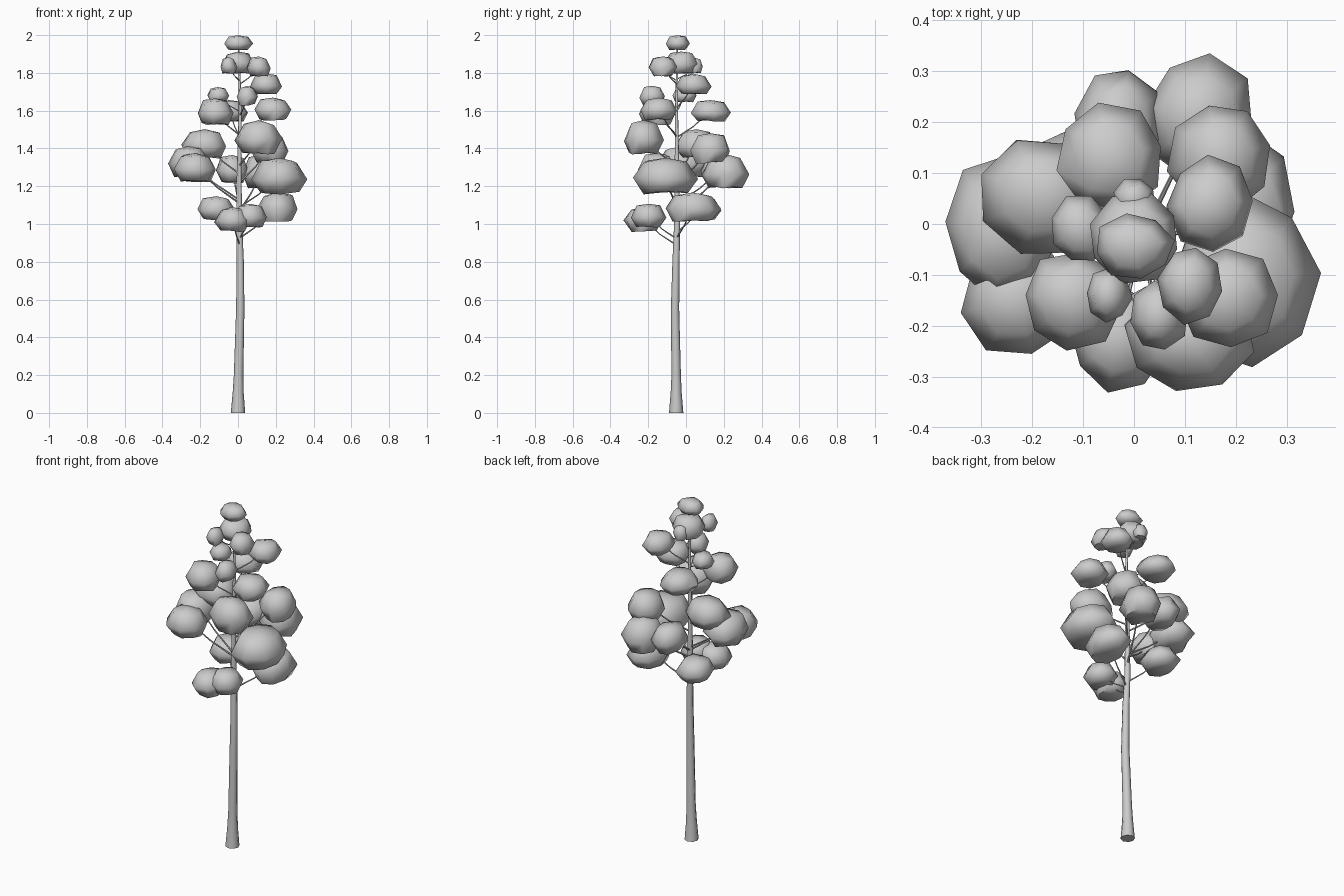
import bpy, bmesh, random
from math import cos, sin, tau
from mathutils import Vector

if "Cube" in bpy.data.objects:
    bpy.data.objects.remove(bpy.data.objects["Cube"])

random.seed(4)


def tube(name, points, radii, resolution):
    """Tapered tube along a path, turned into a mesh."""
    curve = bpy.data.curves.new(name, 'CURVE')
    curve.dimensions = '3D'
    curve.bevel_depth = 1.0
    curve.bevel_resolution = resolution
    curve.use_fill_caps = True
    spline = curve.splines.new('POLY')
    spline.points.add(len(points) - 1)
    for p, co, r in zip(spline.points, points, radii):
        p.co = (*co, 1)
        p.radius = r
    obj = bpy.data.objects.new(name, curve)
    bpy.context.collection.objects.link(obj)
    bpy.ops.object.select_all(action='DESELECT')
    obj.select_set(True)
    bpy.context.view_layer.objects.active = obj
    bpy.ops.object.convert(target='MESH')
    bpy.ops.object.shade_smooth_by_angle(angle=1.0)
    return obj


def leaf_clump(name, centre, size):
    """Faceted cushion: three uneven rings, domed top, flat underside."""
    bm = bmesh.new()
    sides = 8
    turn = random.random()
    rings = []
    for r, h in ((0.72, -0.95), (1.03, -0.15), (0.68, 0.78)):
        ring = []
        for k in range(sides):
            a = tau * (k + turn) / sides
            s = r * random.uniform(0.95, 1.08)
            ring.append(bm.verts.new((s * cos(a), s * sin(a),
                                      h + random.uniform(-0.09, 0.09))))
        rings.append(ring)
    top = bm.verts.new((0, 0, 1.0))
    bottom = bm.verts.new((0, 0, -0.9))
    for k in range(sides):
        n = (k + 1) % sides
        for low, high in zip(rings, rings[1:]):
            bm.faces.new((low[k], low[n], high[n], high[k]))
        bm.faces.new((rings[-1][k], rings[-1][n], top))
        bm.faces.new((rings[0][n], rings[0][k], bottom))
    for v in bm.verts:
        v.co = Vector([c * s for c, s in zip(v.co, size)]) + Vector(centre)
    mesh = bpy.data.meshes.new(name)
    bm.to_mesh(mesh)
    bm.free()
    obj = bpy.data.objects.new(name, mesh)
    bpy.context.collection.objects.link(obj)
    bpy.ops.object.select_all(action='DESELECT')
    obj.select_set(True)
    bpy.context.view_layer.objects.active = obj
    bpy.ops.object.shade_smooth_by_angle(angle=1.2)


# Trunk: flared base, gentle sway, thin tip
trunk = [(0, -.052, 0), (.001, -.052, .11), (.003, -.052, .2), (.012, -.058, .55),
         (.012, -.053, .8), (.006, -.047, 1.0), (.006, -.048, 1.3),
         (.012, -.05, 1.6), (.004, -.045, 1.94)]
tube("trunk", trunk, [.038, .029, .025, .022, .019, .016, .012, .008, .004], 2)

# Leaf clumps: x, y, z, then half sizes
clumps = [
    # top
    (0, -.045, 1.96, .075, .063, .039), (0, -.025, 1.855, .09, .088, .058),
    (.11, -.12, 1.835, .063, .072, .052), (-.05, -.14, 1.84, .043, .05, .045),
    (0, .05, 1.84, .04, .04, .04), (.15, .04, 1.74, .08, .09, .056),
    (-.105, -.01, 1.685, .058, .065, .04), (.05, -.18, 1.68, .055, .065, .052),
    # upper middle
    (-.12, -.15, 1.595, .095, .093, .07), (.185, -.145, 1.61, .095, .095, .059),
    (-.045, .13, 1.6, .1, .1, .056),
    # middle
    (.11, -.225, 1.46, .12, .105, .09), (.17, .13, 1.4, .098, .105, .08),
    (-.175, .055, 1.425, .122, .11, .077), (-.225, -.15, 1.3, .11, .105, .076),
    (-.26, -.01, 1.33, .108, .135, .082), (.22, -.11, 1.255, .138, .16, .095),
    (.13, .21, 1.28, .105, .12, .09), (-.03, .19, 1.29, .085, .115, .075),
    # bottom
    (-.115, .075, 1.085, .1, .105, .062), (.21, .035, 1.09, .107, .145, .077),
    (-.03, -.225, 1.025, .09, .1, .065), (.065, -.2, 1.045, .085, .09, .062),
]


def trunk_at(z):
    """Trunk centre at height z."""
    for a, b in zip(trunk, trunk[1:]):
        if z <= b[2]:
            return Vector(a).lerp(Vector(b), (z - a[2]) / (b[2] - a[2]))
    return Vector(trunk[-1])


# Each clump with the bent branch that carries it
for i, (x, y, z, sx, sy, sz) in enumerate(clumps):
    leaf_clump(f"leaf_clump_{i + 1}", (x, y, z), (sx, sy, sz))
    if i < 2:
        continue
    end = Vector((x, y, z))
    reach = (end - trunk_at(z)).xy.length
    start = trunk_at(z - 0.75 * reach)
    mid = start.lerp(end, 0.5) + Vector((0, 0, -0.012))
    r = 0.002 + 0.013 * reach
    tube(f"branch_{i + 1}", [start, mid, end], [r, r * .75, r * .5], 1)
